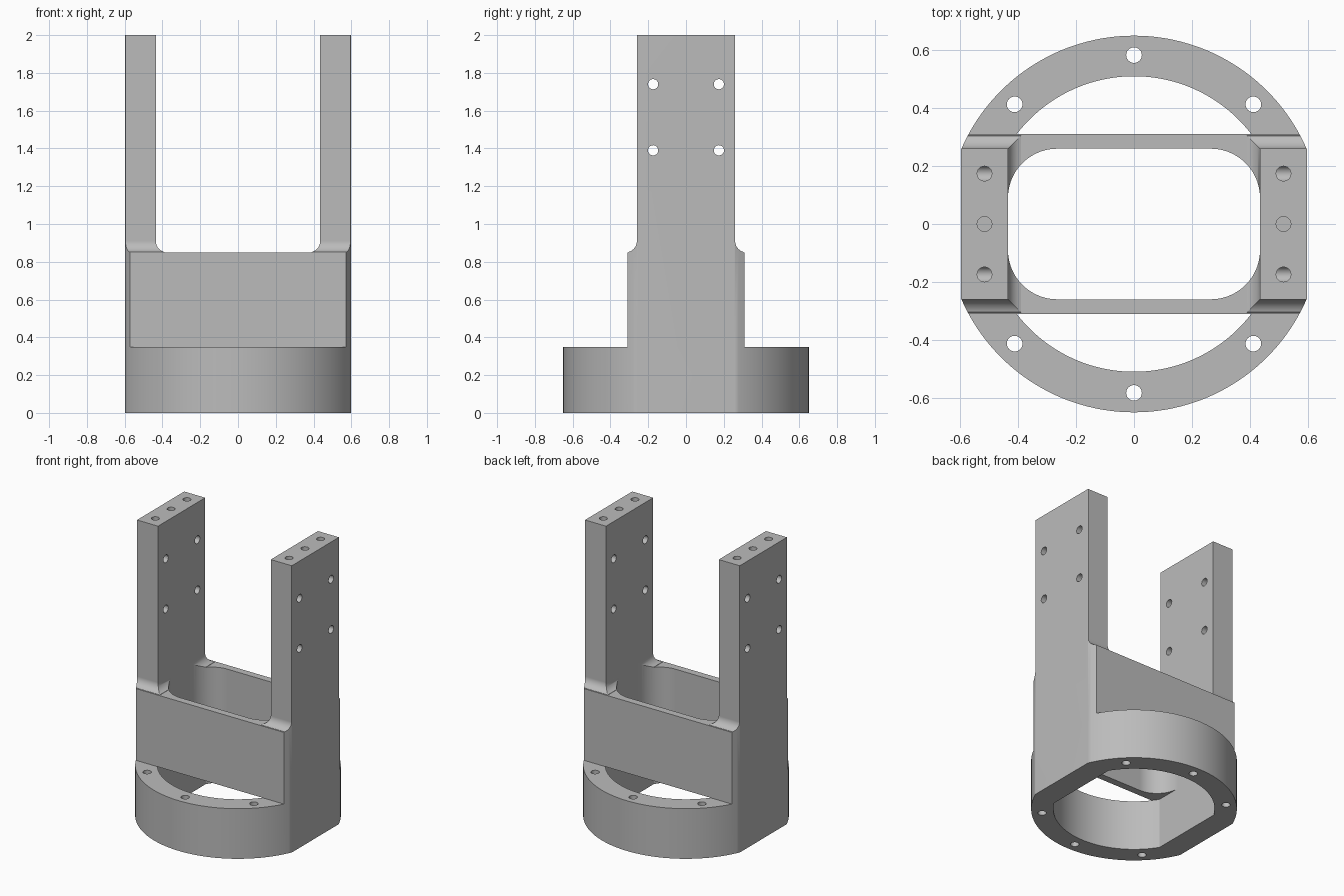
import bpy, bmesh, math

if "Cube" in bpy.data.objects:
    bpy.data.objects.remove(bpy.data.objects["Cube"])

FLAT_X, OUT_R = 0.597, 0.65      # outer outline: circle with two flats
IN_X, IN_R = 0.435, 0.51         # inner outline of the ring
WALL_Y, ARM_Y, OPEN_Y = 0.31, 0.26, 0.26
RING_Z, WALL_Z, TOP_Z = 0.35, 0.85, 2.0
FILLET = 0.06

metal = bpy.data.materials.new("plain_grey")
metal.diffuse_color = (0.5, 0.5, 0.5, 1)
metal.use_nodes = True
metal.node_tree.nodes["Principled BSDF"].inputs["Base Color"].default_value = metal.diffuse_color


def loft(name, rings):
    """Closed solid through a list of equal-length point rings."""
    bm = bmesh.new()
    loops = [[bm.verts.new(p) for p in ring] for ring in rings]
    for a, b in zip(loops, loops[1:]):
        for i in range(len(a)):
            j = (i + 1) % len(a)
            bm.faces.new((a[i], a[j], b[j], b[i]))
    bm.faces.new(loops[0][::-1])
    bm.faces.new(loops[-1])
    bmesh.ops.recalc_face_normals(bm, faces=bm.faces)
    me = bpy.data.meshes.new(name)
    bm.to_mesh(me)
    bm.free()
    me.materials.append(metal)
    ob = bpy.data.objects.new(name, me)
    bpy.context.collection.objects.link(ob)
    return ob


def prism(name, pts, z0, z1):
    return loft(name, [[(x, y, z) for x, y in pts] for z in (z0, z1)])


def rect(x0, x1, y):
    return [(x0, -y), (x1, -y), (x1, y), (x0, y)]


def flatted_circle(r, fx, n=64):
    """Circle cut by flats at x = +-fx."""
    a = math.acos(fx / r)
    arc = [a + (math.pi - 2 * a) * i / n for i in range(n + 1)]
    return [(r * math.cos(t + s), r * math.sin(t + s)) for s in (0, math.pi) for t in arc]


def rounded_rect(hx, hy, r, n=14):
    pts = []
    for k, (sx, sy) in enumerate([(1, 1), (-1, 1), (-1, -1), (1, -1)]):
        for i in range(n + 1):
            t = math.pi / 2 * (k + i / n)
            pts.append((sx * (hx - r) + r * math.cos(t), sy * (hy - r) + r * math.sin(t)))
    return pts


def rod(axis, centre, r, length, n=24):
    """Cylinder cutter along x or z."""
    rings = []
    for h in (-length / 2, length / 2):
        ring = []
        for i in range(n):
            u = r * math.cos(2 * math.pi * i / n)
            v = r * math.sin(2 * math.pi * i / n)
            d = (h, u, v) if axis == "x" else (u, v, h)
            ring.append(tuple(c + e for c, e in zip(centre, d)))
        rings.append(ring)
    return loft("drill", rings)


def combine(ob, other, op):
    mod = ob.modifiers.new("bool", "BOOLEAN")
    mod.operation, mod.solver, mod.object = op, "EXACT", other
    bpy.context.view_layer.update()
    dg = bpy.context.evaluated_depsgraph_get()
    me = bpy.data.meshes.new_from_object(ob.evaluated_get(dg))
    ob.modifiers.clear()
    ob.data = me
    bpy.data.objects.remove(other)


# Cross wall block with two arms, filleted at their feet
bracket = prism("fork_bracket", rect(-0.7, 0.7, WALL_Y), RING_Z, WALL_Z)
for s in (-1, 1):
    steps = [(WALL_Z - 0.05, 0.0495)]
    for i in range(13):
        a = math.pi / 2 * i / 12
        d = FILLET * (1 - math.sin(a))
        if d < 0.0495:
            steps.append((WALL_Z + FILLET * (1 - math.cos(a)), d))
    steps.append((TOP_Z, 0))
    arm = loft("arm", [[(s * x, y, z) for x, y in rect(IN_X - d, 0.7, ARM_Y + d)]
                       for z, d in steps])
    combine(bracket, arm, "UNION")
combine(bracket, prism("outline", flatted_circle(OUT_R, FLAT_X), -1, 3), "INTERSECT")
combine(bracket, prism("opening", rounded_rect(IN_X, OPEN_Y, 0.17), 0.1, 1.2), "DIFFERENCE")

# Base ring
ring = prism("base_ring", flatted_circle(OUT_R, FLAT_X), 0, RING_Z)
combine(ring, prism("bore", flatted_circle(IN_R, IN_X), -1, 1), "DIFFERENCE")
combine(bracket, ring, "UNION")

# Bolt holes through the ring
for y in (-1, 1):
    for x, yy in ((0, 0.583), (-0.412, 0.413), (0.412, 0.413)):
        combine(bracket, rod("z", (x, y * yy, 0.17), 0.027, 0.5), "DIFFERENCE")

# Cross holes through both arms, then blind holes in the arm tops
for y in (-0.174, 0.174):
    for z in (1.39, 1.74):
        combine(bracket, rod("x", (0, y, z), 0.027, 2), "DIFFERENCE")
for x in (-0.516, 0.516):
    for y in (-0.174, 0, 0.174):
        combine(bracket, rod("z", (x, y, 1.995), 0.0255, 0.51), "DIFFERENCE")

# Smooth curved faces, keep hard edges
bpy.context.view_layer.objects.active = bracket
bracket.select_set(True)
bpy.ops.object.shade_smooth_by_angle(angle=math.radians(25))
wn = bracket.modifiers.new("flat_face_normals", "WEIGHTED_NORMAL")
wn.keep_sharp = True
